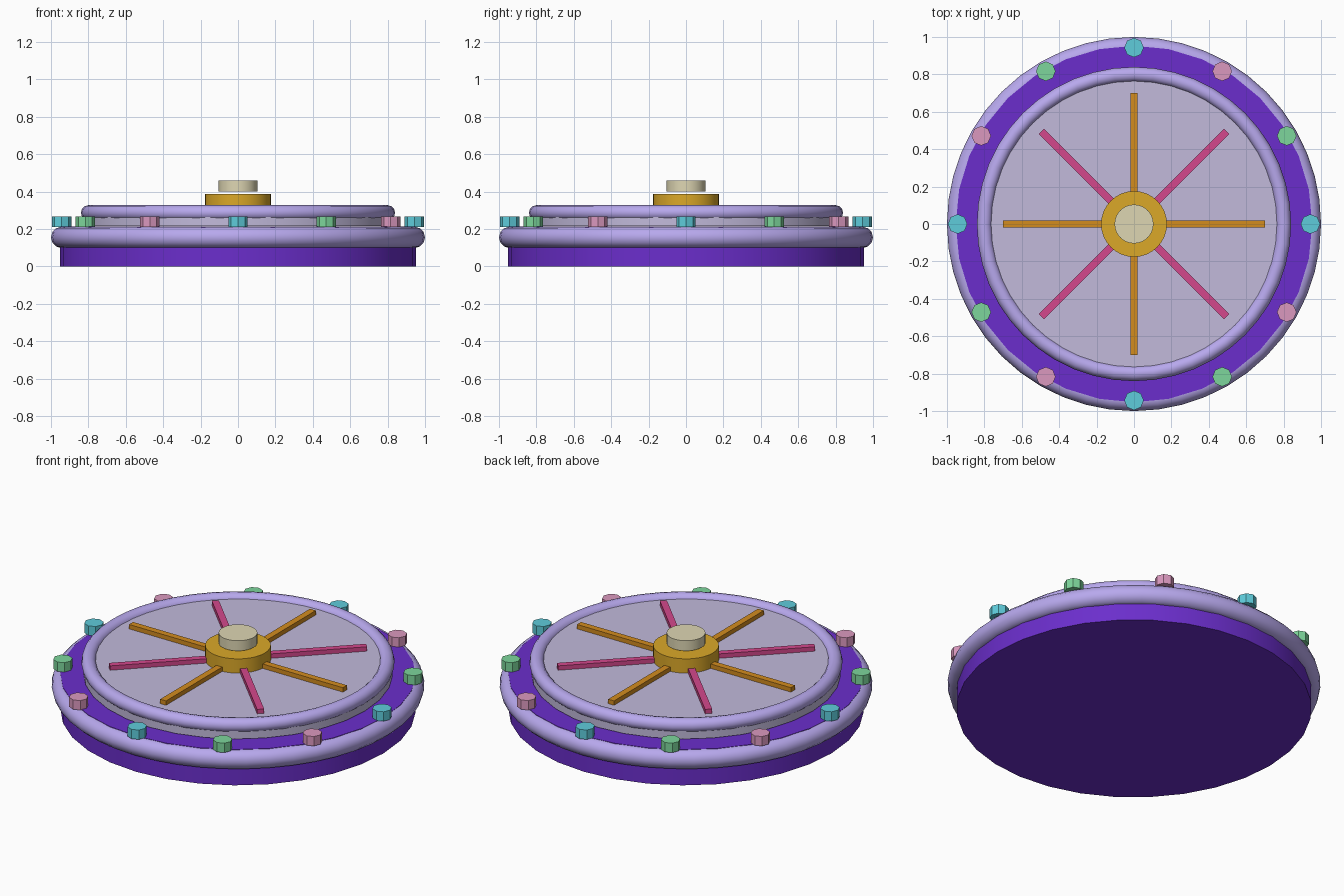
import bpy, math

if "Cube" in bpy.data.objects:
    bpy.data.objects.remove(bpy.data.objects["Cube"])


def material(name, rgb):
    m = bpy.data.materials.new(name)
    lin = [c / 12.92 if c <= 0.04 else ((c + 0.055) / 1.055) ** 2.4 for c in rgb]
    m.diffuse_color = (*lin, 1)
    m.use_nodes = True
    m.node_tree.nodes["Principled BSDF"].inputs["Base Color"].default_value = m.diffuse_color
    return m


purple = material("purple", (0.42, 0.18, 0.80))
lavender = material("lavender", (0.72, 0.66, 0.93))
pale = material("pale_lilac", (0.76, 0.73, 0.86))
gold = material("gold", (0.86, 0.66, 0.16))
orange = material("orange", (0.83, 0.55, 0.12))
magenta = material("magenta", (0.83, 0.28, 0.55))
cream = material("cream", (0.87, 0.84, 0.70))
bead_mats = [material("cyan", (0.37, 0.80, 0.86)),
             material("green", (0.49, 0.84, 0.61)),
             material("pink", (0.86, 0.60, 0.75))]


def finish(name, mat, smooth=True):
    ob = bpy.context.object
    ob.name = name
    ob.data.materials.append(mat)
    if smooth:
        bpy.ops.object.shade_smooth_by_angle(angle=math.radians(35))
    return ob


def disc(name, r, z0, z1, sides, mat, x=0, y=0):
    bpy.ops.mesh.primitive_cylinder_add(vertices=sides, radius=r, depth=z1 - z0,
                                        location=(x, y, (z0 + z1) / 2))
    return finish(name, mat)


def ring(name, major, minor, z, mat):
    bpy.ops.mesh.primitive_torus_add(major_radius=major, minor_radius=minor,
                                     major_segments=48, minor_segments=12,
                                     location=(0, 0, z))
    finish(name, mat)


# Base plate with its rounded rim
disc("base_plate", 0.953, 0, 0.212, 32, purple)
ring("base_rim", 0.943, 0.057, 0.155, lavender)

# Raised inner dial with its rim
disc("dial_plate", 0.83, 0.217, 0.302, 32, pale)
ring("dial_rim", 0.80, 0.04, 0.287, lavender)

# Spokes, alternating colours, running out from the hub
for i in range(8):
    a = i * math.pi / 4
    r0, r1 = 0.12, 0.70
    rm = (r0 + r1) / 2
    bpy.ops.mesh.primitive_cube_add(size=1, rotation=(0, 0, a),
                                    location=(rm * math.cos(a), rm * math.sin(a), 0.314))
    bpy.context.object.scale = (r1 - r0, 0.038, 0.028)
    finish(f"spoke_{i}", magenta if i % 2 else orange, smooth=False)

# Central hub and floating cap
disc("hub", 0.176, 0.29, 0.386, 32, gold)
disc("hub_cap", 0.104, 0.40, 0.46, 32, cream)

# Twelve octagonal studs around the rim
for i in range(12):
    a = i * math.pi / 6
    disc(f"stud_{i}", 0.052, 0.211, 0.267, 8, bead_mats[i % 3],
         0.943 * math.cos(a), 0.943 * math.sin(a))
